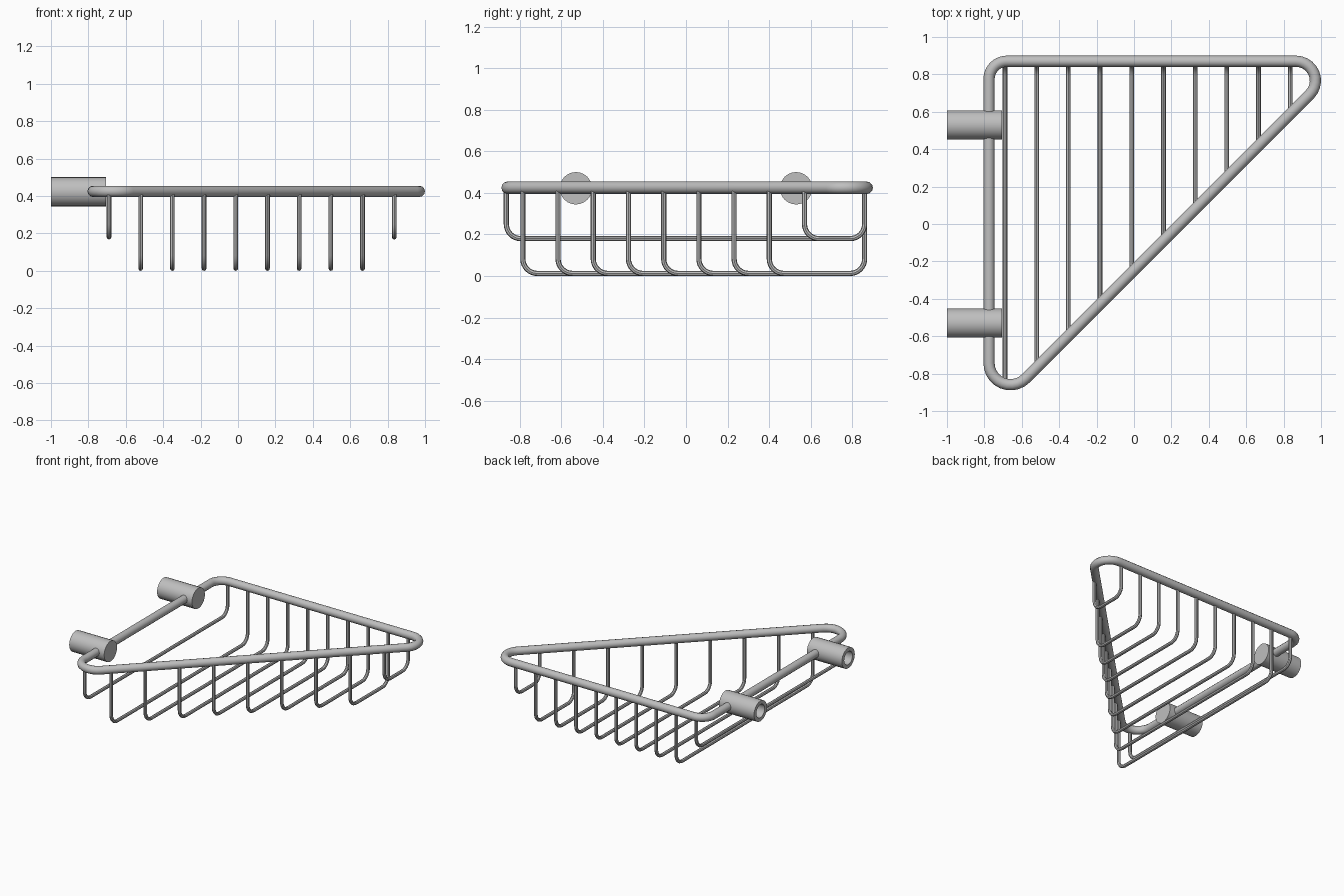
import bpy, bmesh, math
from mathutils import Vector, Matrix

old = bpy.data.objects.get("Cube")
if old:
    bpy.data.objects.remove(old, do_unlink=True)

steel = bpy.data.materials.new("brushed_grey_metal")
steel.use_nodes = True
GREY = (0.52, 0.52, 0.52, 1)
steel.diffuse_color = GREY
steel.node_tree.nodes["Principled BSDF"].inputs["Base Color"].default_value = GREY

TOP = 0.425        # height of the frame's centre line
FRONT = 0.247      # the slanted side follows x - y = FRONT
LEFT, BACK = -0.775, 0.87


def fillet(a, corner, b, radius, steps=8):
    """Points of a round corner between the directions to a and b."""
    u, v = (a - corner).normalized(), (b - corner).normalized()
    half = u.angle(v) / 2
    centre = corner + (u + v).normalized() * radius / math.sin(half)
    start = (corner + u * radius / math.tan(half) - centre).normalized()
    end = (corner + v * radius / math.tan(half) - centre).normalized()
    return [centre + start.slerp(end, i / steps) * radius for i in range(steps + 1)]


def smooth(obj):
    bpy.ops.object.shade_smooth_by_angle(angle=math.radians(40))


def activate(obj):
    bpy.ops.object.select_all(action='DESELECT')
    obj.select_set(True)
    bpy.context.view_layer.objects.active = obj


def tube(name, points, radius, closed=False, resolution=3):
    """Round tube along a path, turned into a mesh."""
    curve = bpy.data.curves.new(name, 'CURVE')
    curve.dimensions = '3D'
    curve.bevel_depth = radius
    curve.bevel_resolution = resolution
    curve.use_fill_caps = not closed
    spline = curve.splines.new('POLY')
    spline.points.add(len(points) - 1)
    for p, co in zip(spline.points, points):
        p.co = (*co, 1)
    spline.use_cyclic_u = closed
    obj = bpy.data.objects.new(name, curve)
    bpy.context.collection.objects.link(obj)
    curve.materials.append(steel)
    activate(obj)
    bpy.ops.object.convert(target='MESH')
    smooth(obj)


# Triangular top frame with rounded corners
corners = [Vector((LEFT, BACK, TOP)),
           Vector((BACK + FRONT, BACK, TOP)),
           Vector((LEFT, LEFT - FRONT, TOP))]
path = []
for i, radius in enumerate((0.095, 0.104, 0.115)):
    path += fillet(corners[i - 1], corners[i], corners[(i + 1) % 3], radius, 10)
tube("top_frame", path, 0.03, closed=True, resolution=4)

# Basket wires: the two end wires hang less deep
COUNT = 10
for i in range(COUNT):
    x = -0.69 + i * 0.1695
    low = 0.18 if i in (0, COUNT - 1) else 0.0125
    front = max(x - 0.265, -0.865)
    a, b, c, d = (Vector((x, y, z)) for y, z in
                  ((0.86, TOP), (0.86, low), (front, low), (front, TOP)))
    points = [a] + fillet(a, b, c, 0.07) + fillet(b, c, d, 0.07) + [d]
    tube(f"basket_wire_{i + 1}", points, 0.0125, resolution=2)

# Wall mounts: short cylinders with a bored wall end
profile = [(-0.85, 0), (-0.85, 0.05), (-1, 0.05), (-1, 0.078),
           (-0.705, 0.078), (-0.705, 0)]
for name, y in (("rear_wall_mount", 0.53), ("front_wall_mount", -0.53)):
    bm = bmesh.new()
    verts = [bm.verts.new((x, r, 0)) for x, r in profile]
    edges = [bm.edges.new(pair) for pair in zip(verts, verts[1:])]
    bmesh.ops.spin(bm, geom=verts + edges, cent=(0, 0, 0), axis=(1, 0, 0),
                   angle=math.tau, steps=24)
    bmesh.ops.remove_doubles(bm, verts=bm.verts, dist=0.0005)
    bmesh.ops.recalc_face_normals(bm, faces=bm.faces)
    bm.transform(Matrix.Translation((0, y, 0.4225)))
    mesh = bpy.data.meshes.new(name)
    bm.to_mesh(mesh)
    bm.free()
    mesh.materials.append(steel)
    obj = bpy.data.objects.new(name, mesh)
    bpy.context.collection.objects.link(obj)
    activate(obj)
    smooth(obj)
